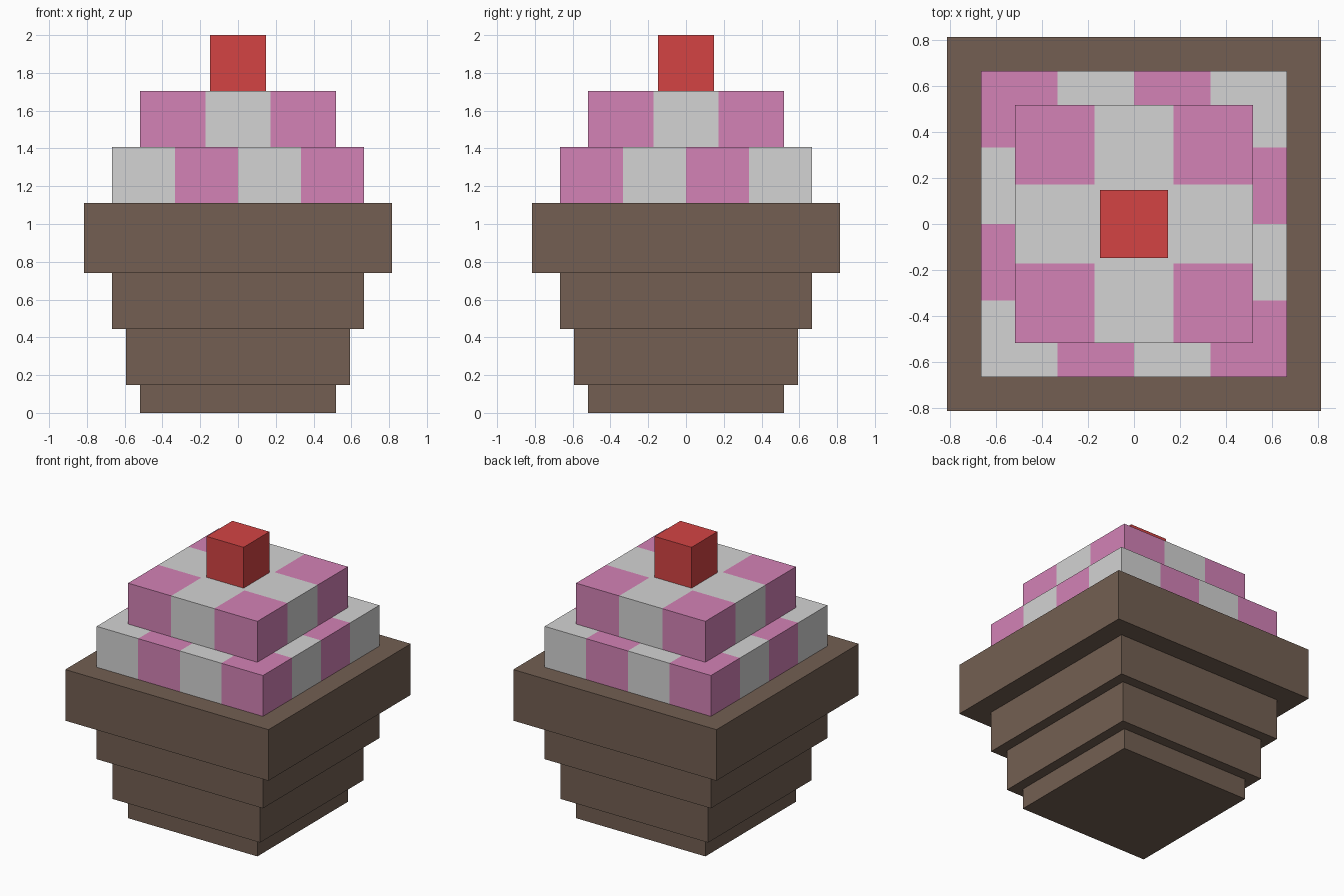
import bpy, bmesh
from mathutils import Vector

if "Cube" in bpy.data.objects:
    bpy.data.objects.remove(bpy.data.objects["Cube"], do_unlink=True)

U = 2 / 13.5  # one block unit


def material(name, rgb):
    """Flat material from 0-255 sRGB values, converted to linear."""
    lin = [((c / 255 + 0.055) / 1.055) ** 2.4 for c in rgb] + [1.0]
    m = bpy.data.materials.new(name)
    m.use_nodes = True
    m.diffuse_color = lin
    bsdf = m.node_tree.nodes["Principled BSDF"]
    bsdf.inputs["Base Color"].default_value = lin
    bsdf.inputs["Roughness"].default_value = 0.8
    return m


brown = material("chocolate brown", (115, 95, 82))
white = material("icing white", (211, 211, 211))
pink = material("icing pink", (211, 130, 182))
red = material("cherry red", (211, 68, 68))


def block(name, width, z0, z1, mats, cells=1, is_second=None):
    """Square block in units; cells x cells squares take a colour by rule."""
    w, h = width * U, (z1 - z0) * U
    bm = bmesh.new()
    bmesh.ops.create_cube(bm, size=1)
    bmesh.ops.scale(bm, vec=(w, w, h), verts=bm.verts)
    # Cut the block into equal squares along x and y
    for axis in (Vector((1, 0, 0)), Vector((0, 1, 0))):
        for k in range(1, cells):
            bmesh.ops.bisect_plane(bm, geom=bm.verts[:] + bm.edges[:] + bm.faces[:],
                                   plane_co=axis * (k / cells - 0.5) * w, plane_no=axis)
    if is_second:
        for f in bm.faces:
            c = f.calc_center_median()
            i, j = (min(cells - 1, int((v / w + 0.5) * cells)) for v in (c.x, c.y))
            f.material_index = int(is_second(i, j))
    mesh = bpy.data.meshes.new(name)
    bm.to_mesh(mesh)
    bm.free()
    for m in mats:
        mesh.materials.append(m)
    ob = bpy.data.objects.new(name, mesh)
    ob.location.z = (z0 + z1) / 2 * U
    bpy.context.collection.objects.link(ob)
    return ob


# Stepped cup
block("cup_base", 7, 0, 1, [brown])
block("cup_lower", 8, 1, 3, [brown])
block("cup_upper", 9, 3, 5, [brown])
block("cup_rim", 11, 5, 7.5, [brown])

# Icing: checkered lower tier, upper tier with pink corners
block("icing_lower", 9, 7.5, 9.5, [white, pink], 4, lambda i, j: (i + j) % 2 == 1)
block("icing_upper", 7, 9.5, 11.5, [white, pink], 3, lambda i, j: i != 1 and j != 1)

# Cherry
block("cherry", 2, 11.5, 13.5, [red])
